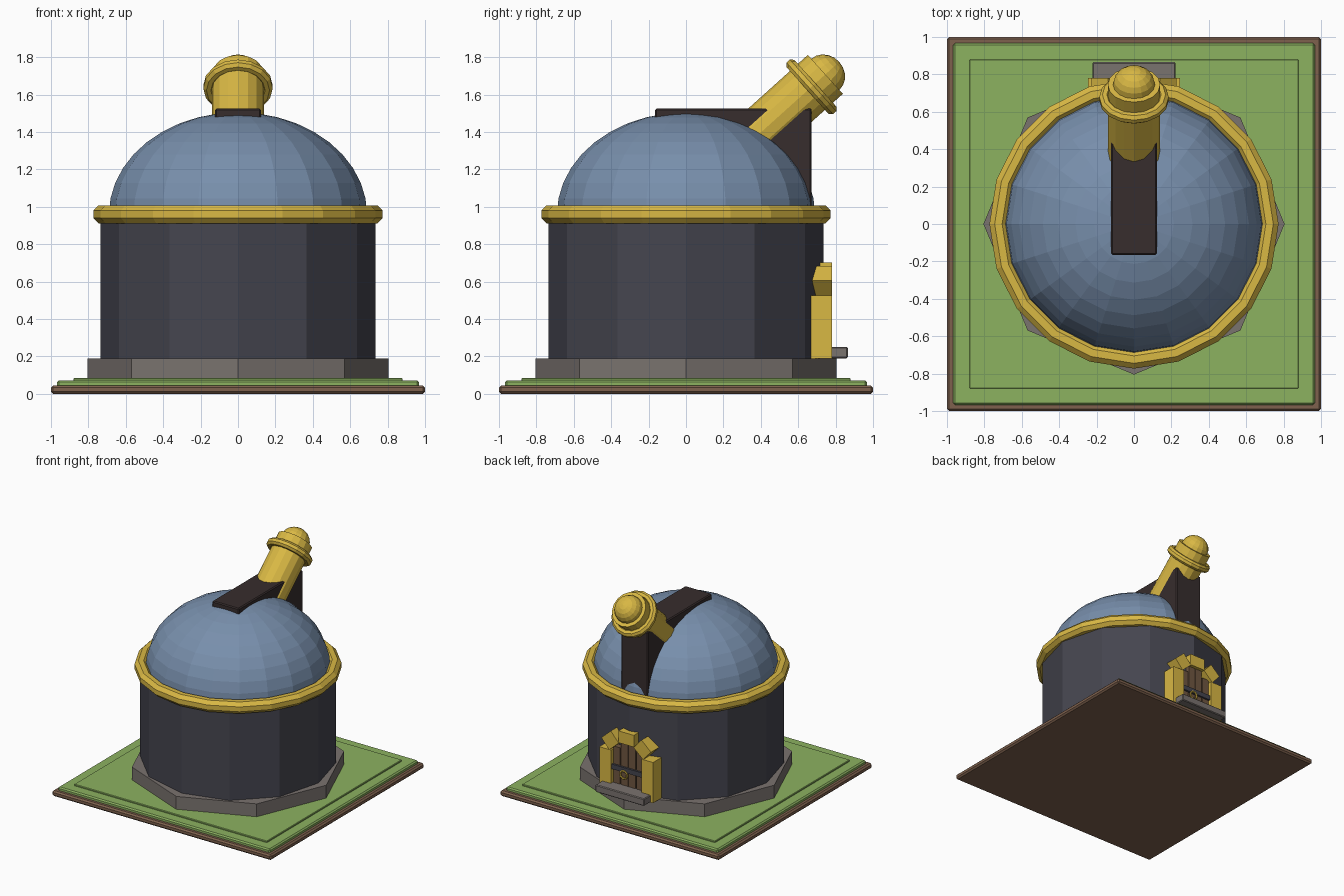
import bpy, bmesh, math
from mathutils import Matrix, Vector

old = bpy.data.objects.get("Cube")
if old:
    bpy.data.objects.remove(old)


def material(name, r, g, b):
    """Flat colour from 0-255 display values, stored as linear."""
    col = [((c / 255 + 0.055) / 1.055) ** 2.4 for c in (r, g, b)] + [1]
    m = bpy.data.materials.new(name)
    m.use_nodes = True
    m.diffuse_color = col
    m.node_tree.nodes["Principled BSDF"].inputs["Base Color"].default_value = col
    return m


GRASS = material("grass green", 140, 178, 96)
EARTH = material("earth brown", 126, 97, 77)
STONE = material("grey stone", 122, 115, 111)
WALL = material("dark slate", 69, 69, 79)
GOLD = material("gold", 217, 184, 68)
DOME = material("dome blue", 120, 143, 172)
BEAM = material("dark timber", 55, 45, 45)
WOOD = material("door wood", 112, 87, 64)


def finish(name, bm, mat, matrix=None, bevel=0):
    mesh = bpy.data.meshes.new(name)
    bmesh.ops.recalc_face_normals(bm, faces=bm.faces)
    bm.to_mesh(mesh)
    bm.free()
    mesh.materials.append(mat)
    ob = bpy.data.objects.new(name, mesh)
    bpy.context.collection.objects.link(ob)
    if matrix:
        ob.matrix_world = matrix
    if bevel:
        mod = ob.modifiers.new("bevel", "BEVEL")
        mod.width = bevel
        mod.segments = 1
    return ob


def box(name, mat, x, y, z, bevel=0, matrix=None):
    """Box from (min, max) pairs on each axis."""
    bm = bmesh.new()
    bmesh.ops.create_cube(bm, size=1)
    for v in bm.verts:
        v.co = [r[0] if c < 0 else r[1] for c, r in zip(v.co, (x, y, z))]
    return finish(name, bm, mat, matrix, bevel)


def lathe(name, mat, profile, sides, matrix=None, closed=False):
    """Spin an (r, z) profile round the z axis."""
    bm = bmesh.new()
    verts = [bm.verts.new((r, 0, z)) for r, z in profile]
    pairs = list(zip(verts, verts[1:]))
    if closed:
        pairs.append((verts[-1], verts[0]))
    edges = [bm.edges.new(p) for p in pairs]
    bmesh.ops.spin(bm, geom=verts + edges, cent=(0, 0, 0), axis=(0, 0, 1),
                   angle=math.tau, steps=sides)
    bmesh.ops.remove_doubles(bm, verts=bm.verts, dist=1e-4)
    return finish(name, bm, mat, matrix)


def arc(rx, rz, z, start, end, steps, x=0):
    angles = [math.radians(start + (end - start) * i / steps) for i in range(steps + 1)]
    return [(max(0, x + rx * math.cos(a)), z + rz * math.sin(a)) for a in angles]


def prism(name, mat, r, z0, z1, sides, matrix=None):
    return lathe(name, mat, [(0, z0), (r, z0), (r, z1), (0, z1)], sides, matrix)


def ring(name, mat, major, minor, z, sides, tube=8, matrix=None):
    loop = arc(minor, minor, z, 22.5, 382.5, tube, major)[:-1]
    return lathe(name, mat, loop, sides, matrix, closed=True)


# Ground
for name, mat, h, z, bev in (("ground_slab", EARTH, 1.0, (0, 0.045), 0.012),
                             ("grass", GRASS, 0.967, (0.03, 0.072), 0.01),
                             ("raised_lawn", GRASS, 0.88, (0.06, 0.084), 0.004)):
    box(name, mat, (-h, h), (-h, h), z, bev)

# Tower
prism("plinth", STONE, 0.805, 0.075, 0.19, 8)
prism("tower_wall", WALL, 0.735, 0.185, 0.97, 12)
ring("cornice_ring", GOLD, 0.725, 0.052, 0.96, 20)
lathe("dome", DOME, [(0, 0.96)] + arc(0.69, 0.545, 0.96, 0, 90, 10), 20)
box("dome_shutter", BEAM, (-0.122, 0.122), (-0.165, 0.672), (0.95, 1.525), 0.008)

# Telescope, built along z then tilted towards the back
direction = Vector((0, math.cos(math.radians(42)), math.sin(math.radians(42))))
aim = Matrix.Translation((0, 0.745, 1.708)) @ direction.to_track_quat("Z", "Y").to_matrix().to_4x4()
prism("telescope_tube", GOLD, 0.14, -0.56, 0, 16, aim)
ring("telescope_band", GOLD, 0.157, 0.031, -0.1, 16, 8, aim)
lathe("telescope_lens", GOLD, [(0, -0.02)] + arc(0.112, 0.1, 0, 0, 90, 5), 16, aim)

# Doorway on the back
box("door_step", STONE, (-0.222, 0.222), (0.66, 0.865), (0.19, 0.25), 0.006)
for side, s in (("left", 1), ("right", -1)):
    box(side + "_jamb", GOLD, sorted((s * 0.14, s * 0.245)), (0.665, 0.78), (0.19, 0.525))
for name, turn in (("keystone", 0), ("left_arch_stone", 42), ("right_arch_stone", -42)):
    spot = Matrix.Translation((0, 0, 0.44)) @ Matrix.Rotation(math.radians(turn), 4, "Y")
    w = 0.07 if turn == 0 else 0.058
    out = 0.262 if turn == 0 else 0.274
    box(name, GOLD, (-w, w), (0.665, 0.78), (0.165, out), 0, spot)
box("door_backing", BEAM, (-0.145, 0.145), (0.66, 0.742), (0.19, 0.53))
for i in range(4):
    x = -0.105 + 0.07 * i
    top = 0.61 if i in (1, 2) else 0.55
    box("door_plank_%d" % (i + 1), WOOD, (x - 0.031, x + 0.031), (0.68, 0.752), (0.2, top))
box("door_bar", WALL, (-0.14, 0.14), (0.74, 0.768), (0.365, 0.405))
handle = Matrix.Translation((0.03, 0.768, 0.345)) @ Matrix.Rotation(math.pi / 2, 4, "X")
ring("door_handle", GOLD, 0.032, 0.008, 0, 12, 6, handle)
